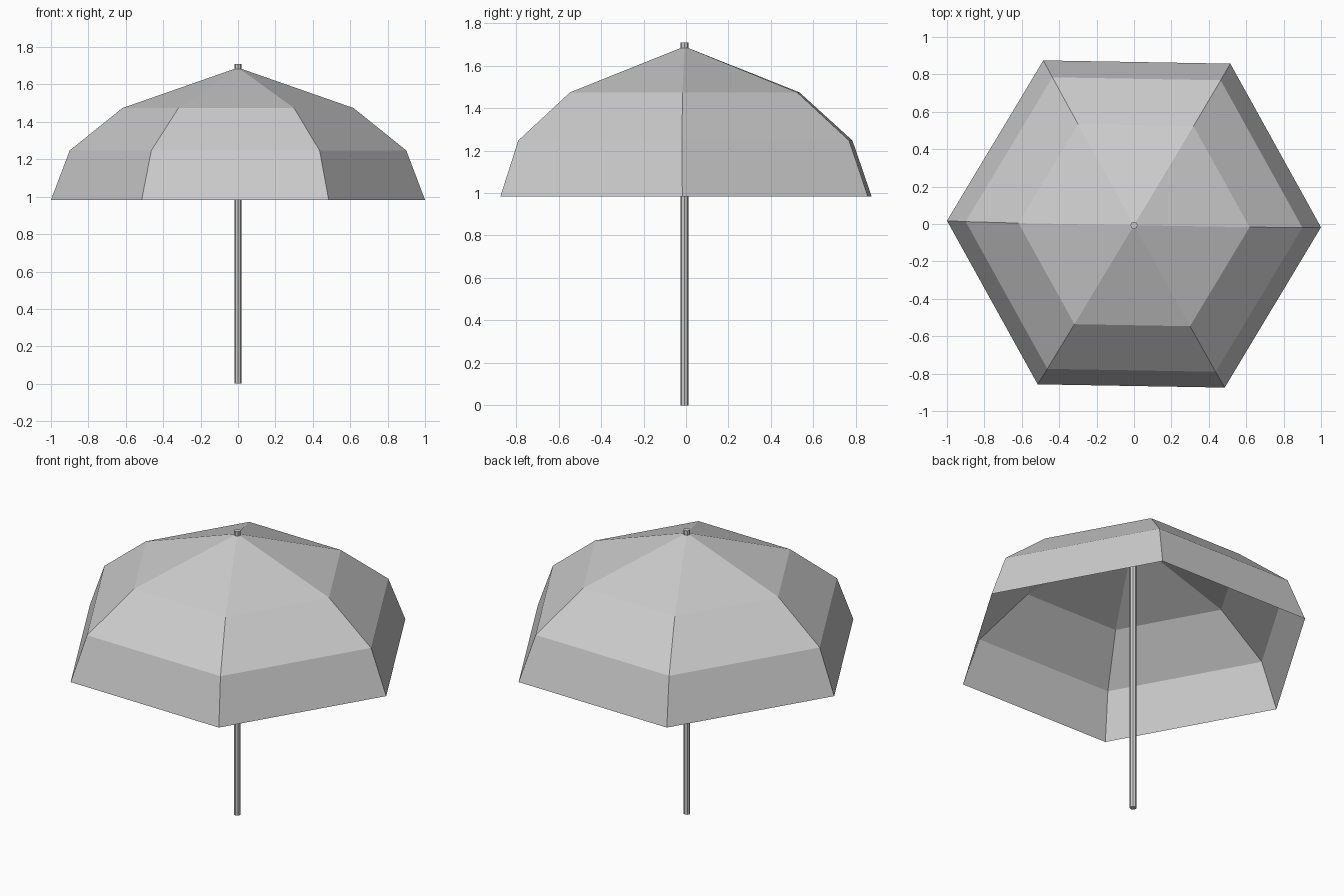
import bpy, bmesh, math

if "Cube" in bpy.data.objects:
    bpy.data.objects.remove(bpy.data.objects["Cube"])

grey = bpy.data.materials.new("plain grey")
grey.diffuse_color = (0.6, 0.6, 0.6, 1)
grey.use_nodes = True
grey.node_tree.nodes["Principled BSDF"].inputs["Base Color"].default_value = grey.diffuse_color

SIDES = 6
TURN = math.radians(-1)   # slight twist of the canopy
POLE_Y = -0.007           # pole stands slightly forward of centre


def make_object(name, bm):
    mesh = bpy.data.meshes.new(name)
    bm.to_mesh(mesh)
    bm.free()
    mesh.materials.append(grey)
    obj = bpy.data.objects.new(name, mesh)
    bpy.context.collection.objects.link(obj)
    return obj


# Canopy: thin six-sided sheet, rings of (radius, height, y offset) from rim to top
bm = bmesh.new()
rings = []
for r, z, dy in [(1.0, 0.983, 0.0), (0.9, 1.247, -0.003), (0.618, 1.474, -0.006)]:
    rings.append([bm.verts.new((r * math.cos(TURN + k * math.tau / SIDES),
                                r * math.sin(TURN + k * math.tau / SIDES) + dy, z))
                  for k in range(SIDES)])
apex = bm.verts.new((0, POLE_Y, 1.69))
for k in range(SIDES):
    n = (k + 1) % SIDES
    for low, high in zip(rings, rings[1:]):
        bm.faces.new((low[k], low[n], high[n], high[k]))
    bm.faces.new((rings[-1][k], rings[-1][n], apex))
make_object("canopy", bm)

# Pole: slim capped post, its tip showing above the canopy
bm = bmesh.new()
height = 1.71
bmesh.ops.create_cone(bm, cap_ends=True, segments=8, radius1=0.019,
                      radius2=0.019, depth=height)
bmesh.ops.translate(bm, verts=bm.verts, vec=(0, POLE_Y, height / 2))
make_object("pole", bm)
